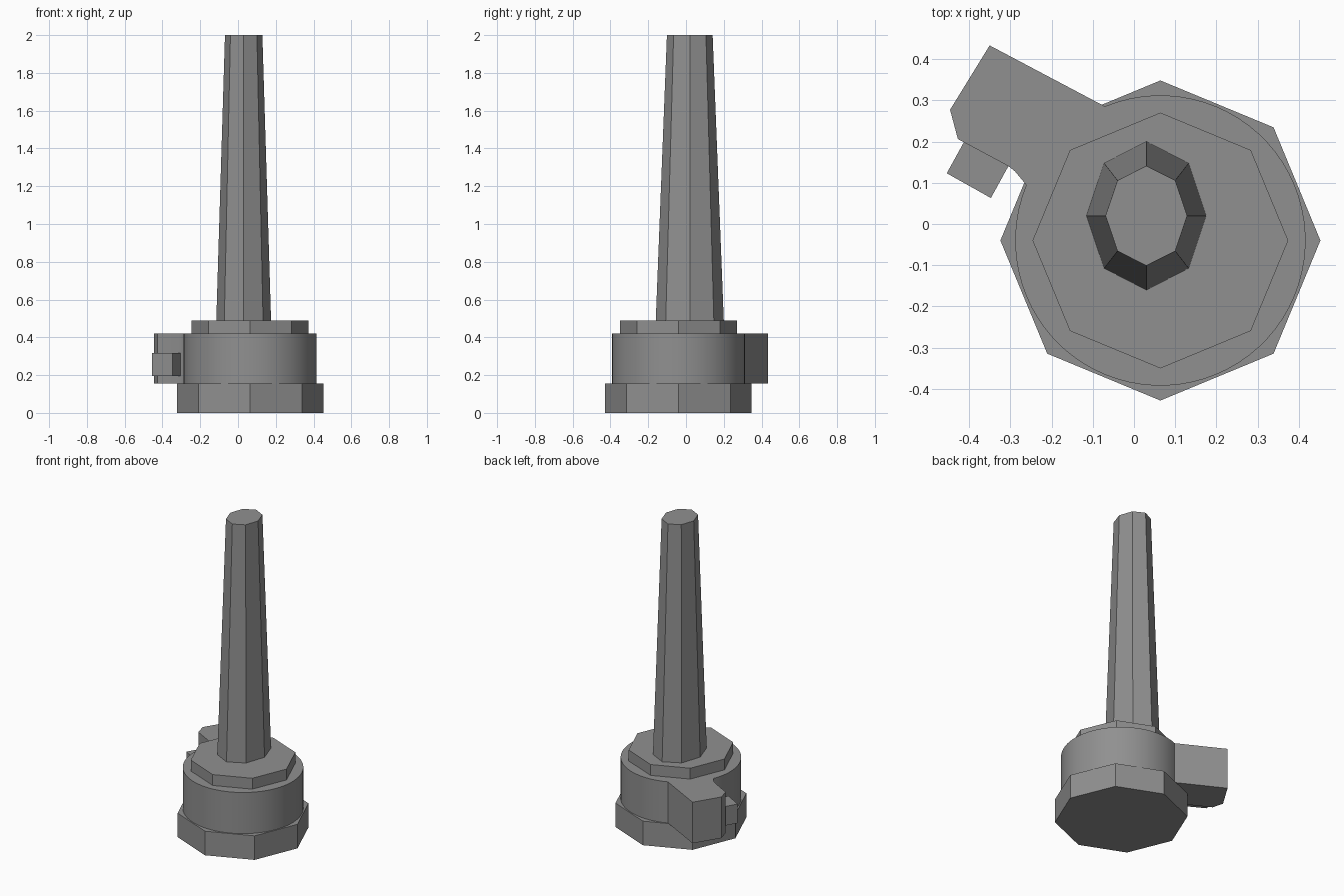
import bpy, bmesh, math

cube = bpy.data.objects.get("Cube")
if cube:
    bpy.data.objects.remove(cube, do_unlink=True)

# Single grey material
GREY = (0.28, 0.28, 0.28, 1.0)
grey = bpy.data.materials.new("plain grey")
grey.diffuse_color = GREY
grey.use_nodes = True
bsdf = next(n for n in grey.node_tree.nodes if n.type == 'BSDF_PRINCIPLED')
bsdf.inputs["Base Color"].default_value = GREY


def ring(cx, cy, rx, ry, n, start=0.0, end=360.0, closed=True):
    """Points along an ellipse, counter-clockwise."""
    steps = n if closed else n - 1
    angles = [math.radians(start + (end - start) * i / steps) for i in range(n)]
    return [(cx + rx * math.cos(a), cy + ry * math.sin(a)) for a in angles]


def prism(name, bottom, z0, z1, top=None, smooth=False):
    """Solid between a bottom outline and a matching top outline."""
    bm = bmesh.new()
    low = [bm.verts.new((x, y, z0)) for x, y in bottom]
    high = [bm.verts.new((x, y, z1)) for x, y in (top or bottom)]
    bm.faces.new(low[::-1])
    bm.faces.new(high)
    n = len(low)
    for i in range(n):
        j = (i + 1) % n
        bm.faces.new((low[i], low[j], high[j], high[i]))
    bmesh.ops.recalc_face_normals(bm, faces=bm.faces)
    mesh = bpy.data.meshes.new(name)
    bm.to_mesh(mesh)
    bm.free()
    mesh.materials.append(grey)
    obj = bpy.data.objects.new(name, mesh)
    bpy.context.collection.objects.link(obj)
    if smooth:
        bpy.ops.object.select_all(action='DESELECT')
        obj.select_set(True)
        bpy.context.view_layer.objects.active = obj
        bpy.ops.object.shade_smooth_by_angle(angle=math.radians(25))
    return obj


CX, CY = 0.064, -0.04

# Octagonal foot
prism("base_plate", ring(CX, CY, 0.388, 0.388, 8), 0.0, 0.155)

# Round housing with the side arm as one outline
outline = ring(CX, CY, 0.352, 0.352, 64, 157.5, 472.5, closed=False)
outline += [(-0.35, 0.433), (-0.446, 0.277), (-0.427, 0.206),
            (-0.304, 0.14), (-0.288, 0.127)]
prism("housing_with_arm", outline, 0.155, 0.42, smooth=True)

# Small block on the side of the arm
prism("side_block", [(-0.454, 0.123), (-0.347, 0.063), (-0.298, 0.152),
                     (-0.405, 0.212)], 0.195, 0.318)

# Octagonal collar
prism("collar", ring(CX, CY, 0.31, 0.31, 8), 0.42, 0.49)

# Tall tapered shaft
prism("shaft", ring(0.03, 0.02, 0.145, 0.18, 8), 0.49, 2.0,
      top=ring(0.03, 0.02, 0.099, 0.121, 8))
